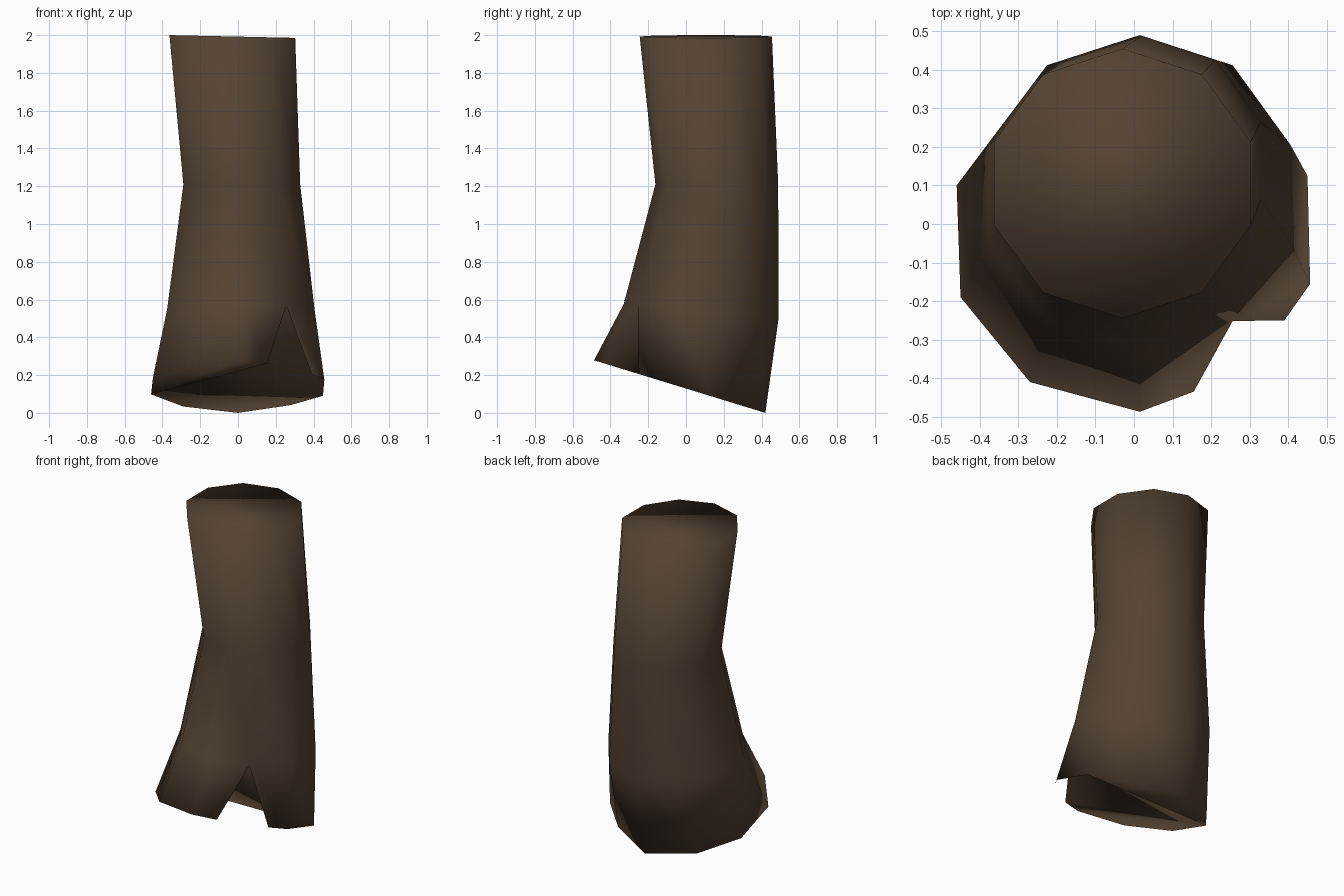
import bpy, bmesh, math

if "Cube" in bpy.data.objects:
    bpy.data.objects.remove(bpy.data.objects["Cube"])

bark = bpy.data.materials.new("dark_bark_brown")
bark.diffuse_color = (0.088, 0.056, 0.034, 1)
bark.use_nodes = True
bark.node_tree.nodes["Principled BSDF"].inputs["Base Color"].default_value = bark.diffuse_color

bm = bmesh.new()
N = 10


def ring(cx, cy, r, z0, slope_x=0.0, slope_y=0.0):
    """Ten-sided ring starting at the back, running towards the left."""
    verts = []
    for k in range(N):
        a = math.radians(90 + 36 * k)
        x, y = cx + r * math.cos(a), cy + r * math.sin(a)
        verts.append(bm.verts.new((x, y, z0 + slope_x * x + slope_y * y)))
    return verts


# Upper trunk rings, slightly bent and tilted
top = ring(-0.03, 0.105, 0.35, 1.992, slope_x=-0.022)
waist = ring(0.02, 0.163, 0.325, 1.21)
flare = ring(0.015, 0.08, 0.41, 0.545, slope_y=-0.091)

# Slanted foot outline: the front-right corner is split in two around a notch
foot_xy = [(0.0, 0.42), (-0.29, 0.31), (-0.46, 0.10), (-0.45, -0.19),
           (-0.27, -0.41), (0.015, -0.487), (0.155, -0.435),
           (0.39, -0.25), (0.457, -0.155), (0.45, 0.125), (0.28, 0.285)]
foot = [bm.verts.new((x, y, 0.129 - 0.307 * y)) for x, y in foot_xy]
back, bl, left, lf, fl, front, split_a, split_b, rf, right, br = foot
apex = flare[6]

# Trunk walls
for upper, lower in ((top, waist), (waist, flare)):
    for k in range(N):
        j = (k + 1) % N
        bm.faces.new((upper[k], lower[k], lower[j], upper[j]))

# Flared foot walls, meeting the notch tip
for k in range(N):
    j = (k + 1) % N
    lo = foot[k] if k <= 6 else foot[k + 1]
    if k == 6:
        lo = split_b
    hi = foot[j] if j <= 6 else foot[j + 1]
    bm.faces.new((flare[k], lo, hi, flare[j]))

# Top cap in two halves
bm.faces.new([top[i] for i in (8, 9, 0, 1, 2)])
bm.faces.new([top[i] for i in (2, 3, 4, 5, 6, 7, 8)])

# Underside, folded up into the notch
bm.faces.new((left, bl, back, br, right))
bm.faces.new((split_a, front, fl, lf, left))
bm.faces.new((apex, split_a, left))
bm.faces.new((apex, left, right))
bm.faces.new((apex, right, rf))
bm.faces.new((apex, rf, split_b))

bmesh.ops.recalc_face_normals(bm, faces=bm.faces[:])
for f in bm.faces:
    f.smooth = True

mesh = bpy.data.meshes.new("trunk")
bm.to_mesh(mesh)
bm.free()
mesh.materials.append(bark)
trunk = bpy.data.objects.new("trunk", mesh)
bpy.context.collection.objects.link(trunk)
